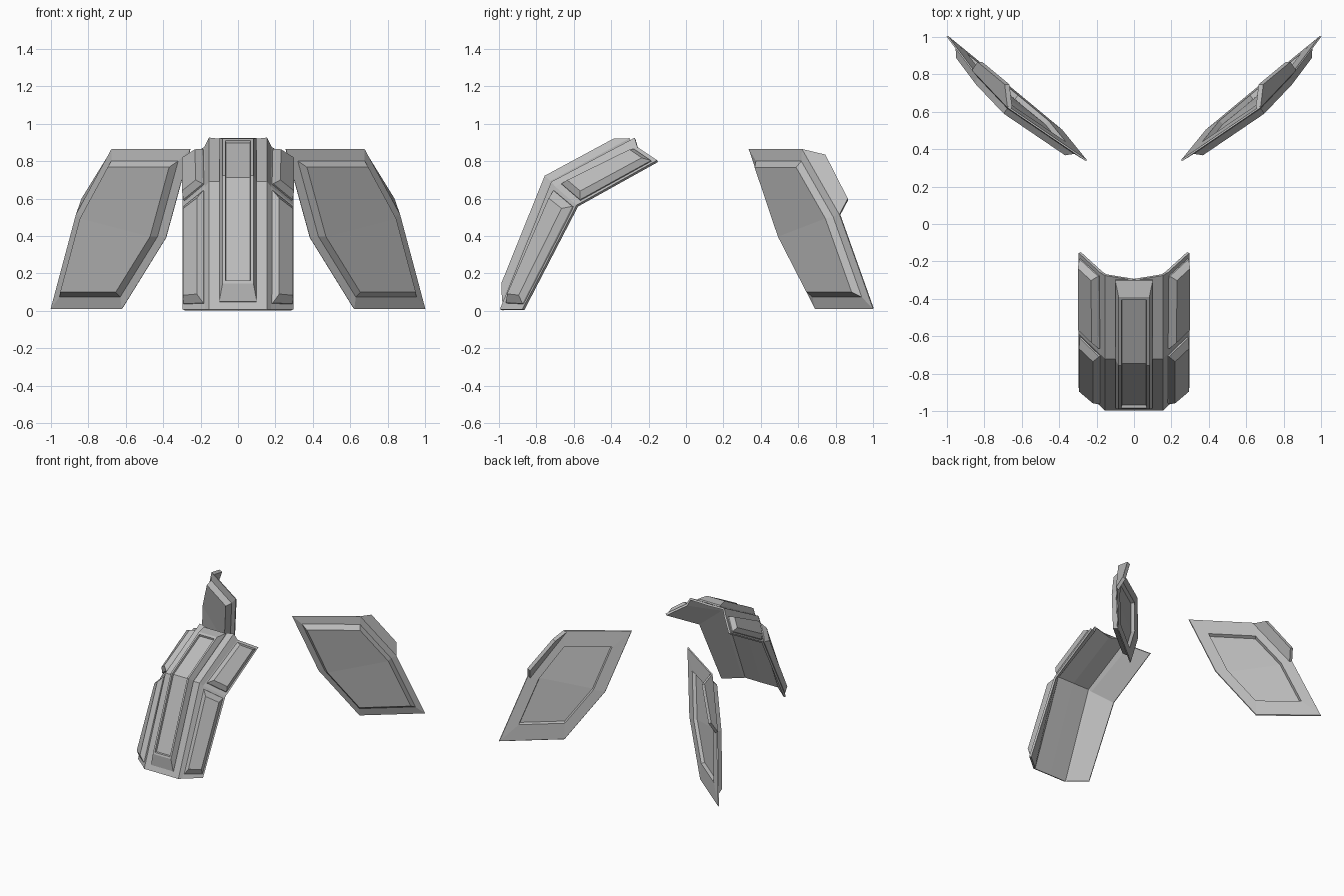
import bpy
from mathutils import Vector as V

cube = bpy.data.objects.get("Cube")
if cube:
    bpy.data.objects.remove(cube, do_unlink=True)

grey = bpy.data.materials.new("plate_grey")
grey.use_nodes = True
COLOUR = (0.5, 0.5, 0.5, 1)
grey.diffuse_color = COLOUR
grey.node_tree.nodes["Principled BSDF"].inputs["Base Color"].default_value = COLOUR


def make(name, verts, faces, mirror=False):
    mesh = bpy.data.meshes.new(name)
    mesh.from_pydata([tuple(v) for v in verts], [], faces)
    mesh.materials.append(grey)
    ob = bpy.data.objects.new(name, mesh)
    bpy.context.scene.collection.objects.link(ob)
    if mirror:
        ob.modifiers.new("mirror", 'MIRROR')
    return ob


def cap(start, n):
    """Close a loop; six-sided loops are creased between corners 2 and 5."""
    if n == 6:
        return [[start + i for i in part] for part in ((0, 1, 2, 5), (2, 3, 4, 5))]
    return [list(range(start, start + n))]


def stack(name, loops, mirror=False):
    """Solid made by bridging loops of equal length and capping both ends."""
    n = len(loops[0])
    faces = [f[::-1] for f in cap(0, n)] + cap(n * (len(loops) - 1), n)
    for k in range(len(loops) - 1):
        for i in range(n):
            j = (i + 1) % n
            faces.append([k * n + i, k * n + j, (k + 1) * n + j, (k + 1) * n + i])
    ob = make(name, [v for loop in loops for v in loop], faces, mirror)
    # consistent outward normals
    import bmesh
    bm = bmesh.new()
    bm.from_mesh(ob.data)
    bmesh.ops.recalc_face_normals(bm, faces=bm.faces)
    bm.to_mesh(ob.data)
    bm.free()
    return ob


# Front shell: three cross-sections from the bottom, through the bend, to the top
half = [
    [V((0, -0.995, 0.008)), V((0.155, -0.995, 0.008)), V((0.175, -0.975, 0.008)), V((0.295, -0.875, 0.008))],
    [V((0, -0.72, 0.69)), V((0.155, -0.72, 0.69)), V((0.175, -0.7, 0.665)), V((0.295, -0.585, 0.565))],
    [V((0, -0.3, 0.908)), V((0.155, -0.275, 0.925)), V((0.18, -0.26, 0.875)), V((0.295, -0.155, 0.805))],
]
rows = [[V((-p.x, p.y, p.z)) for p in r[:0:-1]] + r for r in half]
w = len(rows[0])
faces = [[r * w + i, r * w + i + 1, (r + 1) * w + i + 1, (r + 1) * w + i]
         for r in range(2) for i in range(w - 1)]
shell = make("front_shell", [p for r in rows for p in r], faces)
solid = shell.modifiers.new("thickness", 'SOLIDIFY')
solid.thickness = 0.016
solid.offset = -1

# Raised side pads, one on each half of the folded side panels
def side_pad(name, low, high, v0, v1):
    a, b, c, d = low[2], low[3], high[3], high[2]
    n = (b - a).cross(d - a).normalized()

    def loop(u0, u1, s0, s1, h):
        return [a.lerp(b, u).lerp(d.lerp(c, u), v) + n * h
                for u, v in ((u0, s0), (u1, s0), (u1, s1), (u0, s1))]
    stack(name, [loop(0.05, 0.92, v0, v1, -0.005),
                 loop(0.05, 0.92, v0, v1, 0.008),
                 loop(0.17, 0.78, v0 + 0.06, v1 - 0.06, 0.04)], True)


side_pad("lower_side_pad", half[0], half[1], 0.05, 0.97)
side_pad("upper_side_pad", half[1], half[2], 0.07, 0.95)

# Central ridge: bent bar with a sunken channel
BOTTOM, BEND, TOP = (V((0, y, z)) for y, z in ((-0.995, 0.008), (-0.72, 0.69), (-0.29, 0.922)))
N_LOW = V((0, -0.926, 0.376))
N_TOP = V((0, -0.475, 0.88))
N_BEND = (N_LOW + N_TOP) / (1 + N_LOW.dot(N_TOP))


def ridge_loop(width, start, end, h):
    side = V((width, 0, 0))
    t = BEND.lerp(TOP, end) + N_TOP * h
    m = BEND + N_BEND * h
    b = BOTTOM.lerp(BEND, start) + N_LOW * h
    return [t + side, t - side, m - side, b - side, b + side, m + side]


stack("centre_ridge", [ridge_loop(0.1, 0.06, 0.98, -0.005),
                       ridge_loop(0.1, 0.06, 0.98, 0.006),
                       ridge_loop(0.082, 0.18, 0.82, 0.045),
                       ridge_loop(0.068, 0.2, 0.78, 0.045),
                       ridge_loop(0.064, 0.21, 0.77, 0.03)])

# Rear wing plates: thin rim, raised outer face, sunken inner face
rim = [V(p) for p in ((0.255, 0.335, 0.865), (0.675, 0.62, 0.865), (0.865, 0.82, 0.515),
                      (1, 1, 0.01), (0.62, 0.69, 0.01), (0.385, 0.495, 0.39))]
centre = sum(rim, V()) / 6
out = (rim[3] - rim[0]).cross(rim[1] - rim[4]).normalized()
if out.y > 0:
    out = -out


def wing_loop(scale, h):
    return [centre + (p - centre) * scale + out * h for p in rim]


stack("rear_wing", [wing_loop(0.68, 0.018), wing_loop(0.7, -0.008), wing_loop(0.99, -0.008),
                    wing_loop(1, 0), wing_loop(0.85, 0.012), wing_loop(0.78, 0.05)], True)

# Small fin folded back from the upper outer edge of each wing
fin = [rim[1], rim[2], V((0.835, 0.865, 0.6)), V((0.69, 0.745, 0.835))]
inward = V((-0.025, 0, -0.012))
stack("wing_fin", [fin, [p + inward for p in fin]], True)
